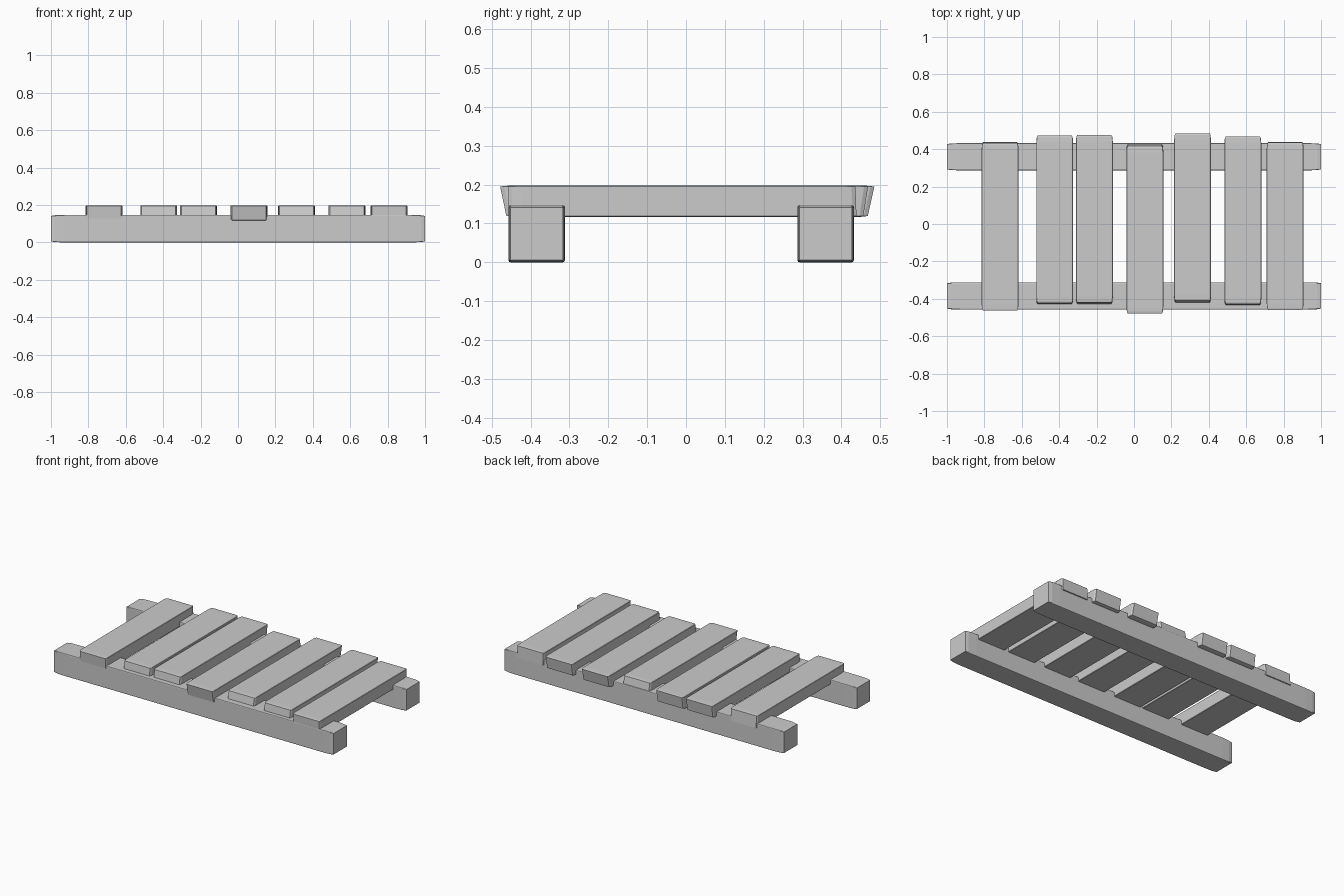
import bpy, bmesh
from mathutils import Vector

if "Cube" in bpy.data.objects:
    bpy.data.objects.remove(bpy.data.objects["Cube"])


def worn_block(name, center, size, shear=0.0, segments=2):
    """Unit cube with bevelled edges, stretched to size so the ends taper; shear leans it along y."""
    bm = bmesh.new()
    bmesh.ops.create_cube(bm, size=1.0)
    bmesh.ops.bevel(bm, geom=bm.edges[:], offset=0.038, segments=segments,
                    profile=0.5, affect='EDGES')
    for v in bm.verts:
        lean = v.co.z * shear
        v.co = Vector([v.co[i] * size[i] for i in range(3)])
        v.co.y += lean
    mesh = bpy.data.meshes.new(name)
    bm.to_mesh(mesh)
    bm.free()
    obj = bpy.data.objects.new(name, mesh)
    obj.location = center
    bpy.context.collection.objects.link(obj)
    return obj


# Two long rails on the ground
for name, y in (("front_rail", -0.3845), ("back_rail", 0.3595)):
    worn_block(name, (0, y, 0.0735), (2.0, 0.146, 0.147))

# Unevenly laid slats: x centre, y centre, lean of the sawn ends
slats = [
    (-0.716, -0.0125, -0.007),
    (-0.424, 0.020, 0.012),
    (-0.212, 0.022, 0.013),
    (0.058, -0.023, -0.017),
    (0.313, 0.029, 0.018),
    (0.582, 0.015, 0.013),
    (0.808, -0.010, -0.003),
]
for i, (x, y, lean) in enumerate(slats, 1):
    worn_block(f"slat_{i}", (x, y, 0.157), (0.197, 0.895, 0.081), lean)
